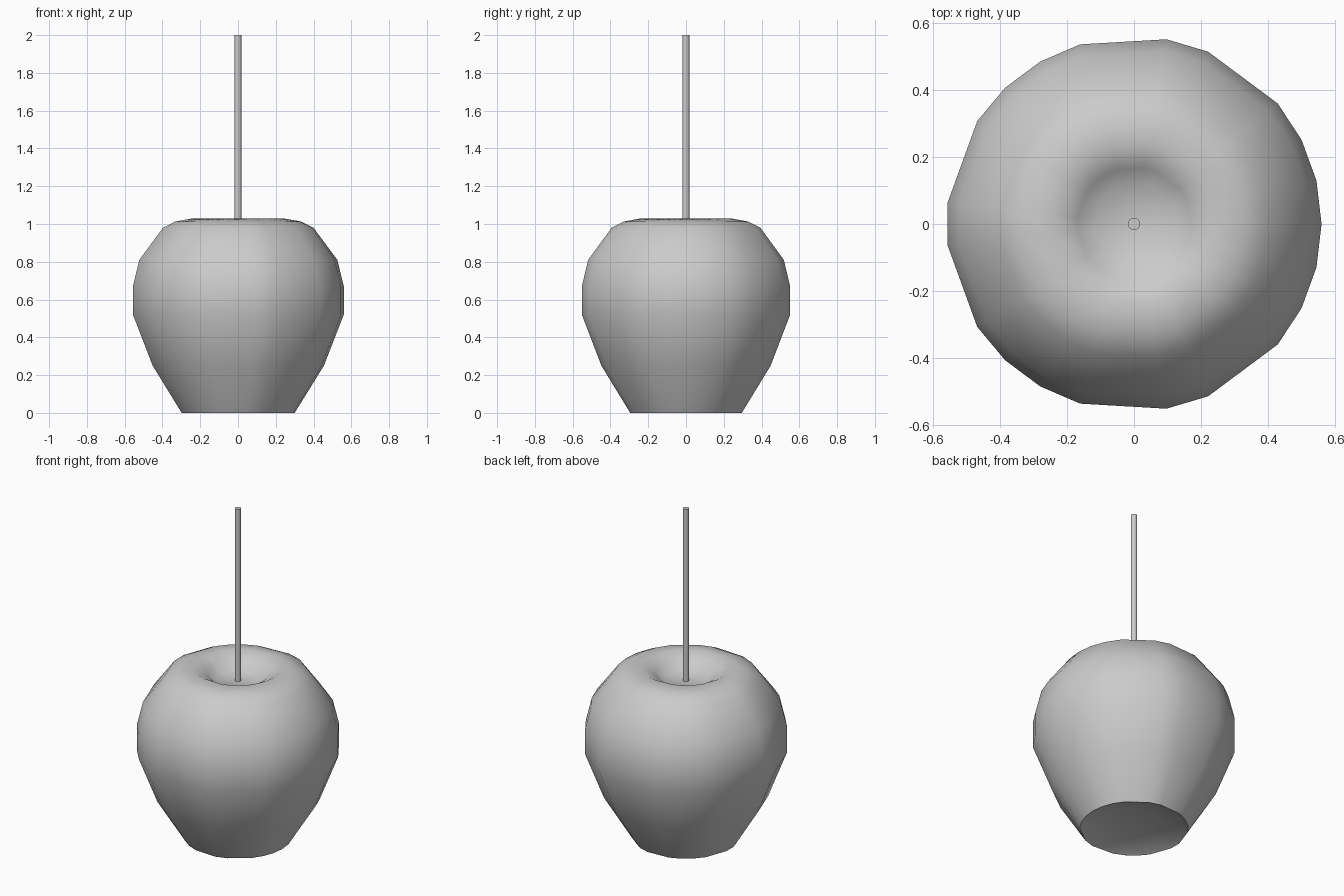
import bpy, bmesh
from math import sin, cos, radians, pi

if "Cube" in bpy.data.objects:
    bpy.data.objects.remove(bpy.data.objects["Cube"])


def loft(name, profile, angles, smooth_angle):
    """Lathe a (radius, z) profile through the given angles, capping both ends."""
    bm = bmesh.new()
    rings = [[bm.verts.new((r * cos(a), r * sin(a), z)) for a in angles]
             for r, z in profile]
    n = len(angles)
    for low, high in zip(rings, rings[1:]):
        for i in range(n):
            j = (i + 1) % n
            bm.faces.new((low[i], low[j], high[j], high[i]))
    bm.faces.new(rings[0][::-1])
    bm.faces.new(rings[-1])
    bmesh.ops.recalc_face_normals(bm, faces=bm.faces[:])
    mesh = bpy.data.meshes.new(name)
    bm.to_mesh(mesh)
    bm.free()
    obj = bpy.data.objects.new(name, mesh)
    bpy.context.collection.objects.link(obj)
    bpy.ops.object.select_all(action='DESELECT')
    obj.select_set(True)
    bpy.context.view_layer.objects.active = obj
    bpy.ops.object.shade_smooth_by_angle(angle=radians(smooth_angle))
    return obj


# Apple: irregular facet spacing, mirrored front to back, dimpled at both ends
half = [0, 13.33, 26.67, 40, 66.67, 80, 106.67, 120, 133.33, 146.67, 173.33]
apple_angles = [radians(d) for d in half + [360 - d for d in half[:0:-1]]]
apple_profile = [(0.14, 0.04), (0.27, 0.012), (0.30, 0.0), (0.455, 0.25),
                 (0.56, 0.52), (0.56, 0.67), (0.526, 0.81), (0.40, 0.98),
                 (0.335, 1.013), (0.24, 1.03), (0.17, 0.99), (0.12, 0.95)]
loft("apple", apple_profile, apple_angles, 60)

# Stick
stick_angles = [2 * pi * i / 16 for i in range(16)]
loft("stick", [(0.018, 0.94), (0.018, 2.0)], stick_angles, 40)
